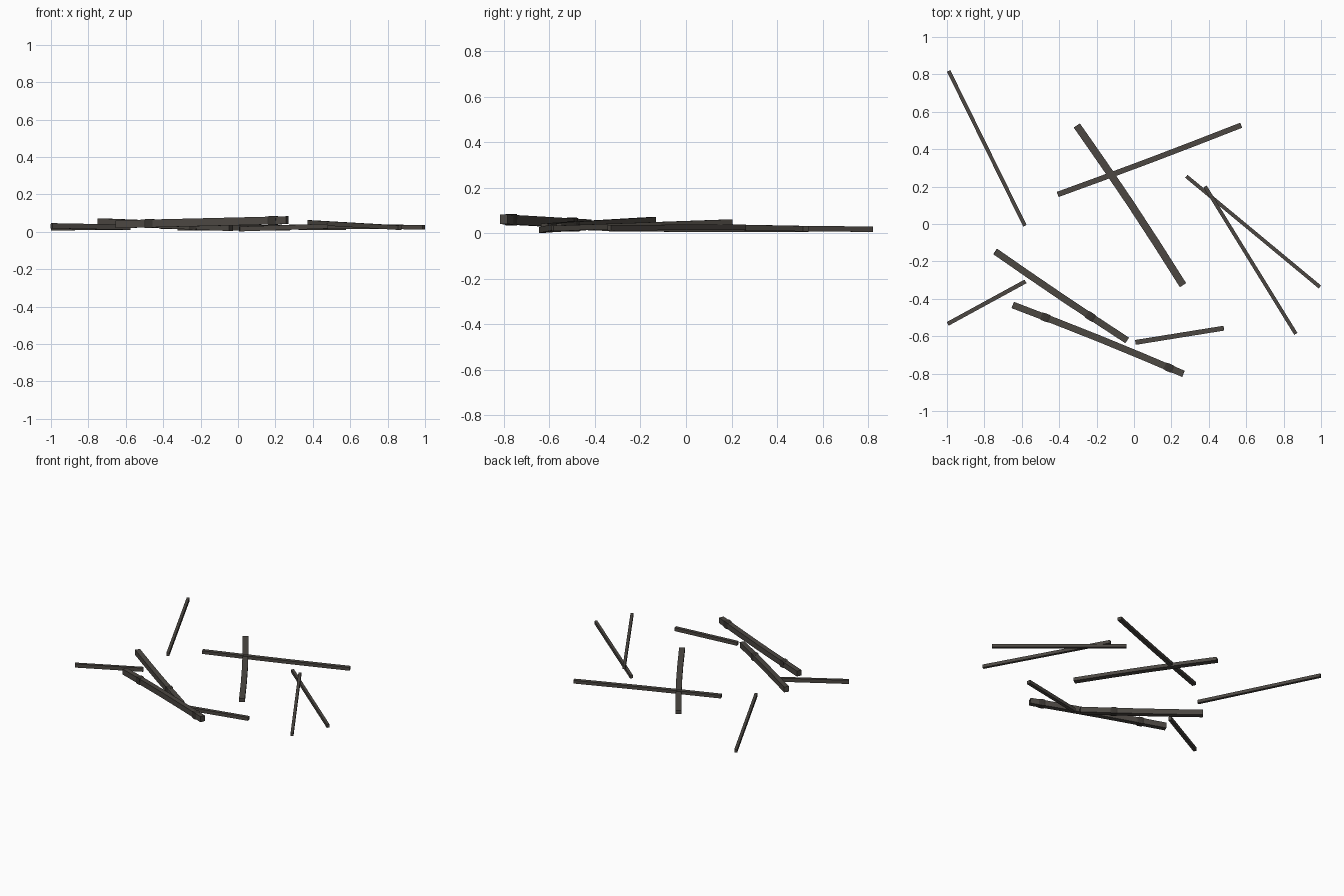
import bpy, bmesh, math
from mathutils import Vector

if "Cube" in bpy.data.objects:
    bpy.data.objects.remove(bpy.data.objects["Cube"])


def material(name, rgb):
    m = bpy.data.materials.new(name)
    m.diffuse_color = (*rgb, 1)
    m.use_nodes = True
    m.node_tree.nodes["Principled BSDF"].inputs["Base Color"].default_value = m.diffuse_color
    return m


BARK = material("dark bark", (0.072, 0.064, 0.055))
KNOT = material("knot", (0.04, 0.035, 0.03))


def bar(name, stations, mat):
    """Four-sided capped bar through (point, half width, half height) stations."""
    axis = (stations[-1][0] - stations[0][0]).normalized()
    u = axis.cross(Vector((0, 0, 1))).normalized()
    v = u.cross(axis)
    bm = bmesh.new()
    rings = []
    for p, w, h in stations:
        rings.append([bm.verts.new(p + su * w * u + sv * h * v)
                      for su, sv in ((1, 1), (-1, 1), (-1, -1), (1, -1))])
    for a, b in zip(rings, rings[1:]):
        for i in range(4):
            j = (i + 1) % 4
            bm.faces.new((a[i], a[j], b[j], b[i]))
    bm.faces.new(rings[0])
    bm.faces.new(rings[-1])
    bmesh.ops.recalc_face_normals(bm, faces=bm.faces)
    me = bpy.data.meshes.new(name)
    bm.to_mesh(me)
    bm.free()
    me.materials.append(mat)
    ob = bpy.data.objects.new(name, me)
    bpy.context.collection.objects.link(ob)


def stick(name, start, end, w, h, bend=0.0, knots=(), segments=4):
    a, b = Vector(start), Vector(end)
    side = (b - a).cross(Vector((0, 0, 1))).normalized()

    def at(t):
        return a.lerp(b, t) + side * bend * math.sin(math.pi * t)

    bar(name, [(at(i / segments), w, h) for i in range(segments + 1)], BARK)
    for t in knots:
        d = 0.024 / (b - a).length
        bar(name + "_knot", [(at(t + k * d), w * s, h * s) for k, s in
                             ((-1, 1.04), (-0.5, 1.18), (0.5, 1.18), (1, 1.04))], KNOT)


# thin twigs lying flat
stick("left_twig", (-0.991, 0.818, 0.019), (-0.583, -0.01, 0.023), 0.01, 0.012, segments=1)
stick("right_twig", (0.28, 0.255, 0.028), (0.994, -0.337, 0.025), 0.01, 0.012, segments=1)
stick("leaning_twig", (0.38, 0.2, 0.05), (0.865, -0.587, 0.022), 0.01, 0.012, segments=1)
stick("short_left_twig", (-0.996, -0.534, 0.032), (-0.58, -0.307, 0.024), 0.011, 0.014, segments=1)
stick("short_front_twig", (0.008, -0.633, 0.015), (0.48, -0.557, 0.03), 0.013, 0.013, segments=1)

# crossed branches
stick("cross_branch", (-0.306, 0.527, 0.019), (0.262, -0.327, 0.021), 0.02, 0.013, bend=-0.008)
stick("long_branch", (-0.408, 0.158, 0.028), (0.573, 0.528, 0.021), 0.0145, 0.012, bend=0.004)

# knotted front branches
stick("upper_knotted_branch", (-0.742, -0.147, 0.052), (-0.037, -0.622, 0.024), 0.018, 0.02,
      bend=0.004, knots=(0.725,))
stick("lower_knotted_branch", (-0.648, -0.433, 0.04), (0.264, -0.801, 0.062), 0.018, 0.021,
      bend=-0.006, knots=(0.19, 0.915))
